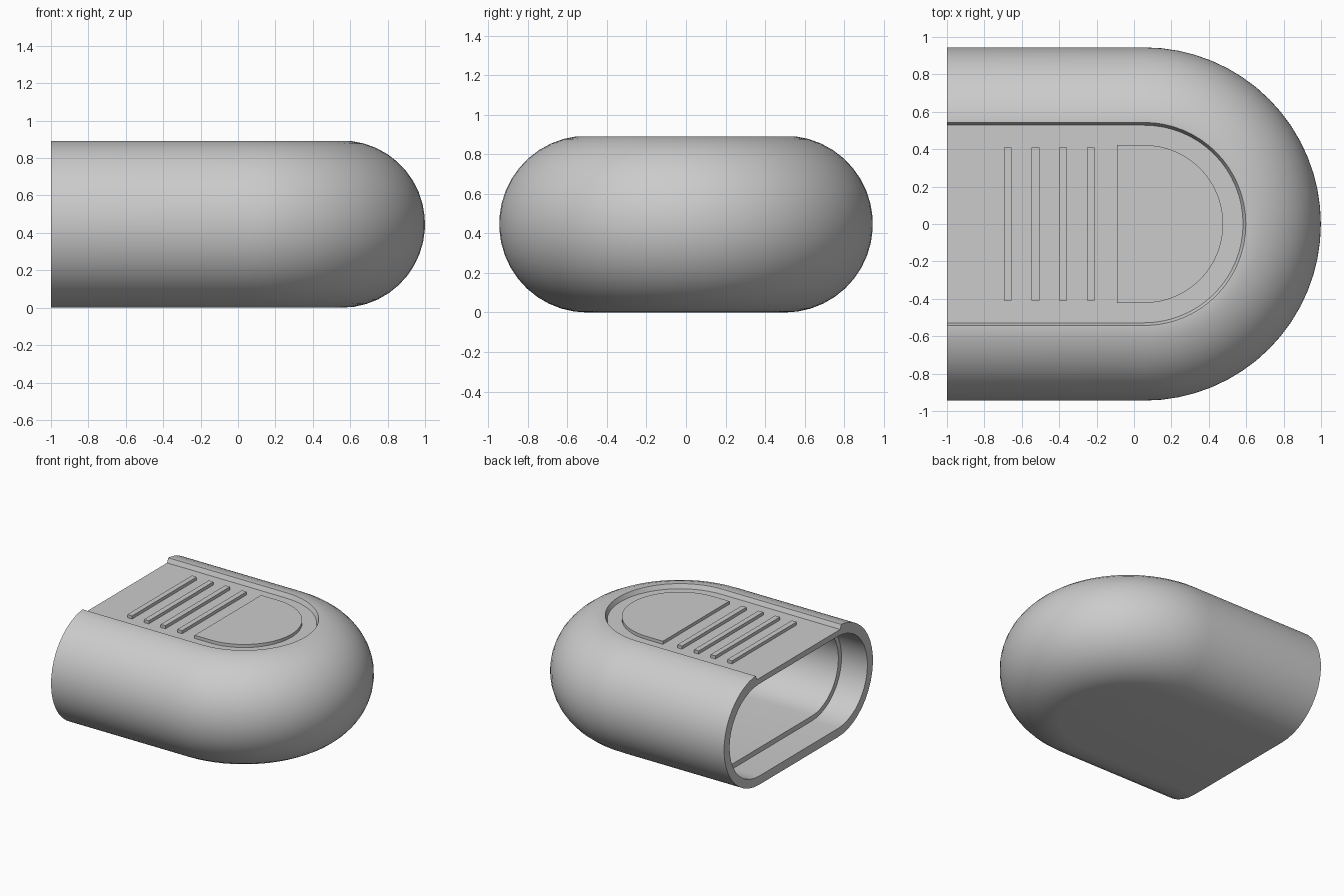
import bpy, bmesh
from math import cos, sin, pi, radians

if "Cube" in bpy.data.objects:
    bpy.data.objects.remove(bpy.data.objects["Cube"])

CX = 0.055      # centre of the rounded end
FLOOR = 0.855   # height of the recessed top panel

grey = bpy.data.materials.new("light grey")
grey.use_nodes = True
grey.diffuse_color = (0.6, 0.6, 0.6, 1)
grey.node_tree.nodes["Principled BSDF"].inputs["Base Color"].default_value = (0.6, 0.6, 0.6, 1)


def finish(name, bm):
    bmesh.ops.recalc_face_normals(bm, faces=bm.faces)
    mesh = bpy.data.meshes.new(name)
    bm.to_mesh(mesh)
    bm.free()
    ob = bpy.data.objects.new(name, mesh)
    bpy.context.collection.objects.link(ob)
    mesh.materials.append(grey)
    return ob


def outline(r, z, x0, steps=32):
    """Plan outline: straight sides closed by a half circle."""
    arc = [(CX + r * cos(a), r * sin(a), z)
           for a in (pi * (i / steps - 0.5) for i in range(steps + 1))]
    return [(x0, -r, z)] + arc + [(x0, r, z)]


def loft(name, profile, x0):
    """Solid made by stacking outlines for each (radius, height)."""
    bm = bmesh.new()
    rings = [[bm.verts.new(p) for p in outline(r, z, x0)] for r, z in profile]
    for a, b in zip(rings, rings[1:]):
        for i in range(len(a) - 1):
            bm.faces.new((a[i], a[i + 1], b[i + 1], b[i]))
    bm.faces.new(rings[0])
    bm.faces.new(rings[-1])
    bm.faces.new([r[0] for r in rings] + [r[-1] for r in reversed(rings)])
    return finish(name, bm)


def bulge(r0, rx, zc, rz, a0=-90, a1=90, n=20):
    """Half-ellipse side profile."""
    angles = [radians(a0 + (a1 - a0) * i / n) for i in range(n + 1)]
    return [(r0 + rx * cos(a), zc + rz * sin(a)) for a in angles]


def box(name, x0, x1, y0, y1, z0, z1):
    bm = bmesh.new()
    bmesh.ops.create_cube(bm, size=1)
    for v in bm.verts:
        v.co.x = (x0 + x1) / 2 + v.co.x * (x1 - x0)
        v.co.y = (y0 + y1) / 2 + v.co.y * (y1 - y0)
        v.co.z = (z0 + z1) / 2 + v.co.z * (z1 - z0)
    return finish(name, bm)


# Rounded shell with a lip around the recessed top panel
side = bulge(0.5, 0.445, 0.447, 0.447, -90, 83)
shell = loft("shell", side + [(0.543, 0.89), (0.528, FLOOR)], -1)

# Hollow interior, narrowing a little way in from the mouth
cavity = loft("cavity_cutter", bulge(0.5, 0.335, 0.445, 0.335), -0.9)
mouth_bm = bmesh.new()
section = bulge(0.5, 0.375, 0.44, 0.37)
section += [(-y, z) for y, z in reversed(section)]
mouth_face = mouth_bm.faces.new([mouth_bm.verts.new((-1.1, y, z)) for y, z in section])
ext = bmesh.ops.extrude_face_region(mouth_bm, geom=[mouth_face])
bmesh.ops.translate(mouth_bm, vec=(0.33, 0, 0),
                    verts=[g for g in ext["geom"] if isinstance(g, bmesh.types.BMVert)])
mouth = finish("mouth_cutter", mouth_bm)

bpy.context.view_layer.objects.active = shell
for cutter in (cavity, mouth):
    cutter.hide_render = True
    mod = shell.modifiers.new("hollow", "BOOLEAN")
    mod.operation = "DIFFERENCE"
    mod.solver = "EXACT"
    mod.object = cutter
    bpy.ops.object.modifier_apply(modifier=mod.name)
    bpy.data.objects.remove(cutter)

# Raised rounded thumb pad
pad = loft("thumb_pad", [(0.422, FLOOR - 0.01), (0.422, FLOOR + 0.025)], -0.09)

# Grip ribs
for i in range(4):
    x = -0.675 + 0.148 * i
    box("grip_rib_%d" % (i + 1), x - 0.021, x + 0.021, -0.41, 0.41, FLOOR - 0.01, FLOOR + 0.025)

# Smooth curved surfaces, keep crisp edges
bpy.ops.object.select_all(action="DESELECT")
for ob in (shell, pad):
    ob.select_set(True)
bpy.context.view_layer.objects.active = shell
bpy.ops.object.shade_smooth_by_angle(angle=radians(30))
